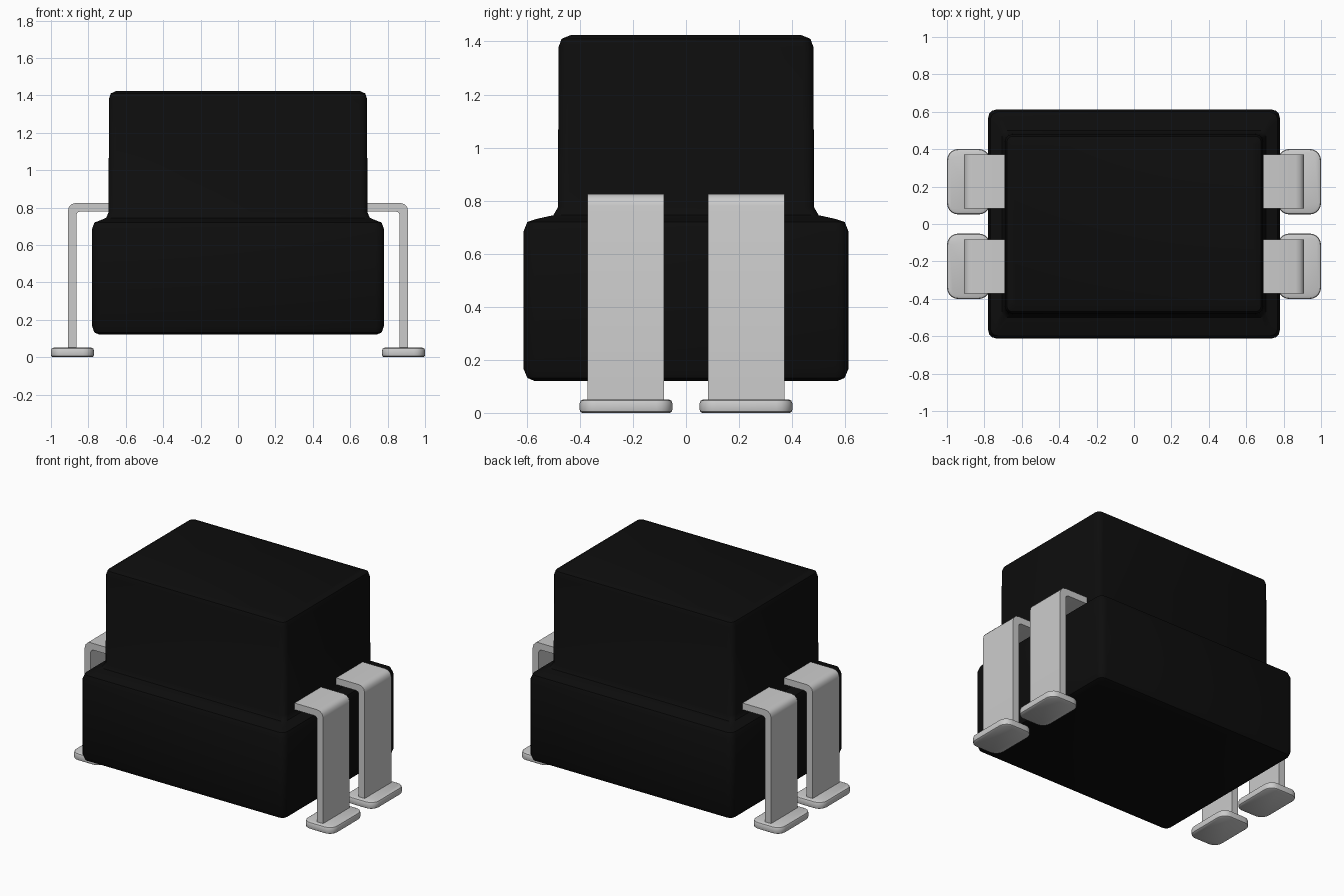
import bpy, bmesh, math

if "Cube" in bpy.data.objects:
    bpy.data.objects.remove(bpy.data.objects["Cube"])


def finish(name, bm, angle=40):
    bmesh.ops.recalc_face_normals(bm, faces=bm.faces)
    me = bpy.data.meshes.new(name)
    bm.to_mesh(me)
    bm.free()
    ob = bpy.data.objects.new(name, me)
    bpy.context.collection.objects.link(ob)
    bpy.context.view_layer.objects.active = ob
    for o in bpy.context.selected_objects:
        o.select_set(False)
    ob.select_set(True)
    bpy.ops.object.shade_smooth_by_angle(angle=math.radians(angle))
    return ob


def loft(rings, cx=0, cy=0, seg=3):
    """Stack rounded rectangles (half x, half y, z, corner radius)."""
    bm = bmesh.new()
    loops = []
    for hx, hy, z, r in rings:
        loop = []
        for k, (sx, sy) in enumerate([(1, 1), (-1, 1), (-1, -1), (1, -1)]):
            for i in range(seg + 1):
                a = math.pi / 2 * (k + i / seg)
                loop.append(bm.verts.new((cx + sx * (hx - r) + r * math.cos(a),
                                          cy + sy * (hy - r) + r * math.sin(a), z)))
        loops.append(loop)
    n = len(loops[0])
    for a, b in zip(loops, loops[1:]):
        for i in range(n):
            j = (i + 1) % n
            bm.faces.new((a[i], a[j], b[j], b[i]))
    bm.faces.new(loops[0][::-1])
    bm.faces.new(loops[-1])
    return bm


def mirror_four(ob):
    m = ob.modifiers.new("mirror", 'MIRROR')
    m.use_axis = (True, True, False)
    m.use_mirror_merge = False


# Stepped black body with rounded edges and a fillet at the step
body = finish("body", loft([
    (0.74, 0.57, 0.12, 0.02), (0.768, 0.598, 0.132, 0.035), (0.78, 0.612, 0.165, 0.045),
    (0.78, 0.612, 0.685, 0.045), (0.768, 0.598, 0.72, 0.04), (0.735, 0.56, 0.732, 0.03),
    (0.705, 0.50, 0.745, 0.03), (0.692, 0.483, 0.775, 0.04),
    (0.69, 0.48, 1.38, 0.04), (0.68, 0.469, 1.41, 0.03), (0.65, 0.435, 1.424, 0.02)]))
black = bpy.data.materials.new("black_plastic")
black.diffuse_color = (0.004, 0.004, 0.004, 1)
black.use_nodes = True
black.node_tree.nodes["Principled BSDF"].inputs["Base Color"].default_value = black.diffuse_color
body.data.materials.append(black)

# Bent metal leads: strip profile in x-z, extruded along y
profile = [(0.67, 0.825), (0.865, 0.825), (0.888, 0.819), (0.904, 0.803), (0.91, 0.78),
           (0.91, 0.03), (0.864, 0.03), (0.864, 0.76), (0.859, 0.773), (0.845, 0.779),
           (0.67, 0.779)]
bm = bmesh.new()
face = bm.faces.new([bm.verts.new((x, 0.082, z)) for x, z in profile])
ext = bmesh.ops.extrude_face_region(bm, geom=[face])
bmesh.ops.translate(bm, vec=(0, 0.29, 0),
                    verts=[v for v in ext['geom'] if isinstance(v, bmesh.types.BMVert)])
mirror_four(finish("leads", bm))

# Flat rounded feet under the leads
mirror_four(finish("feet", loft([
    (0.105, 0.165, 0.0, 0.05), (0.113, 0.173, 0.005, 0.058), (0.115, 0.175, 0.014, 0.06),
    (0.115, 0.175, 0.036, 0.06), (0.111, 0.171, 0.046, 0.056), (0.1, 0.16, 0.051, 0.045)],
    0.885, 0.226, 5)))
